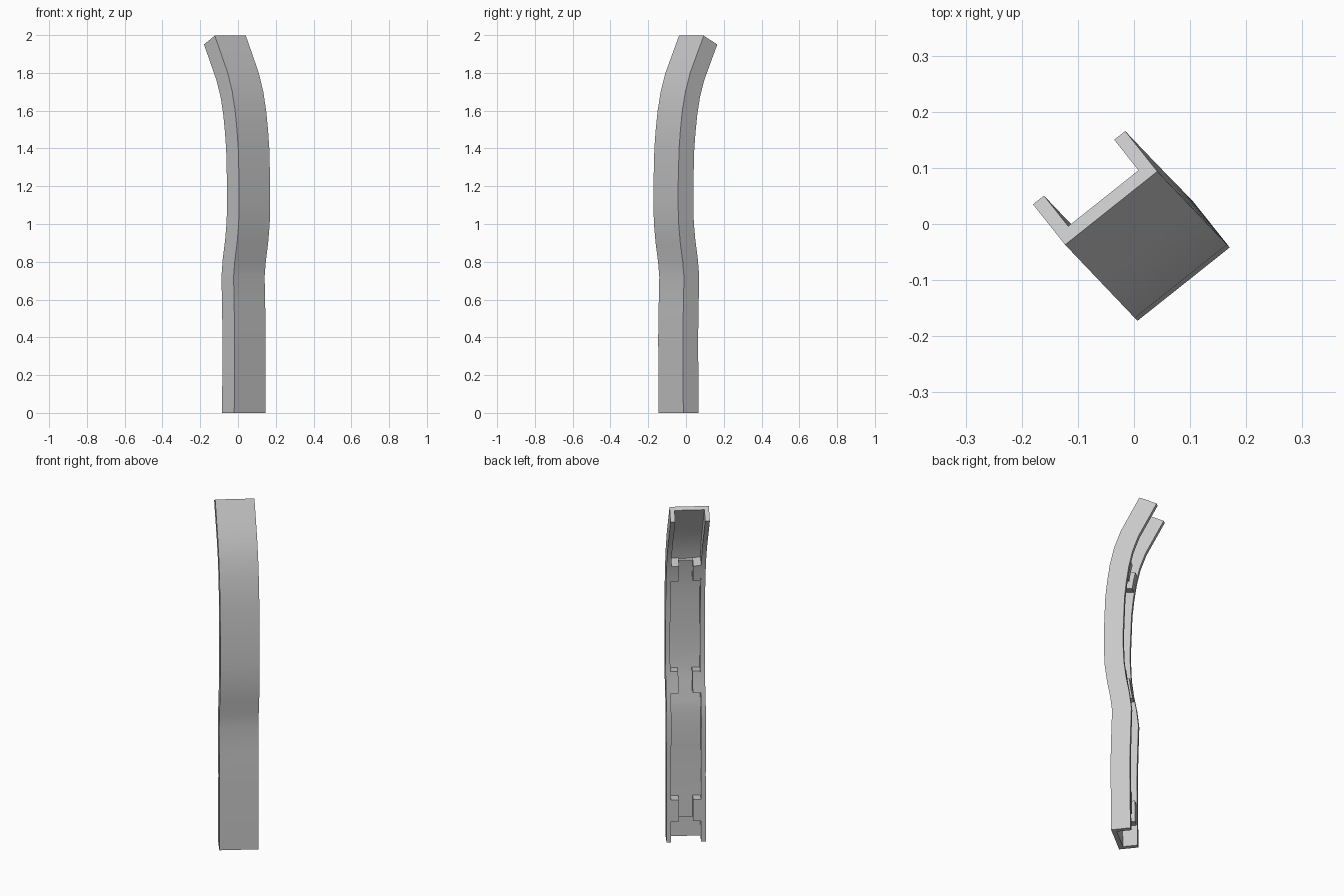
import bpy, bmesh, math
from mathutils import Vector

cube = bpy.data.objects.get("Cube")
if cube:
    bpy.data.objects.remove(cube, do_unlink=True)

grey = bpy.data.materials.new("plain_grey")
grey.use_nodes = True
grey.diffuse_color = (0.58, 0.58, 0.58, 1)
grey.node_tree.nodes["Principled BSDF"].inputs["Base Color"].default_value = grey.diffuse_color

# Frame of the channel: across its width, into its depth, and the bend direction
ANGLE = math.radians(38.5)
ACROSS = Vector((math.cos(ANGLE), math.sin(ANGLE), 0))
DEPTH = Vector((-math.sin(ANGLE), math.cos(ANGLE), 0))
BEND = Vector((-0.69, 0.725, 0))
BASE = Vector((-0.02, -0.145, 0))
WIDTH, DEEP, WALL = 0.21, 0.103, 0.025

# Height and sideways offset of the curved front face
PATH = [(0, 0), (0.4, -0.003), (0.55, 0), (0.72, 0.005), (0.8, -0.004),
        (0.9, -0.022), (1.0, -0.034), (1.1, -0.038), (1.2, -0.038),
        (1.4, -0.031), (1.5, -0.021), (1.6, -0.007), (1.7, 0.015),
        (1.8, 0.05), (1.9, 0.1), (1.997, 0.149)]


def offset(z):
    for (z0, s0), (z1, s1) in zip(PATH, PATH[1:]):
        if z <= z1:
            return s0 + (s1 - s0) * (z - z0) / (z1 - z0)
    return PATH[-1][1]


def place(u, v, z):
    """Point of the cross-section, kept square to the bent path."""
    lo, hi = max(z - 0.05, 0), min(z + 0.05, PATH[-1][0])
    tilt = math.atan2(offset(hi) - offset(lo), hi - lo) if z > 0 else 0
    inward = DEPTH * math.cos(tilt) - Vector((0, 0, math.sin(tilt)))
    return BASE + BEND * offset(z) + Vector((0, 0, z)) + ACROSS * u + inward * v


def sweep(name, profile, bottom, top):
    """Loft a cross-section along the bent path."""
    heights = [bottom] + [z for z, _ in PATH if bottom < z < top] + [top]
    bm = bmesh.new()
    rings = [[bm.verts.new(place(u, v, z)) for u, v in profile] for z in heights]
    n = len(profile)
    for a, b in zip(rings, rings[1:]):
        for i in range(n):
            j = (i + 1) % n
            bm.faces.new((a[i], a[j], b[j], b[i]))
    bm.faces.new(rings[0][::-1])
    bm.faces.new(rings[-1])
    bmesh.ops.recalc_face_normals(bm, faces=bm.faces)
    mesh = bpy.data.meshes.new(name)
    bm.to_mesh(mesh)
    bm.free()
    mesh.materials.append(grey)
    obj = bpy.data.objects.new(name, mesh)
    bpy.context.collection.objects.link(obj)
    bpy.ops.object.select_all(action='DESELECT')
    obj.select_set(True)
    bpy.context.view_layer.objects.active = obj
    bpy.ops.object.shade_smooth_by_angle(angle=math.radians(30))
    return obj


def box(u0, u1, v0, v1):
    return [(u0, v0), (u1, v0), (u1, v1), (u0, v1)]


# Outer U-shaped channel
INNER = WIDTH - WALL
sweep("channel", [(0, 0), (WIDTH, 0), (WIDTH, DEEP), (INNER, DEEP), (INNER, WALL),
                  (WALL, WALL), (WALL, DEEP), (0, DEEP)], 0, PATH[-1][0])

# Lining panel on the channel floor
sweep("lining_panel", box(WALL - 0.005, INNER + 0.005, 0.015, 0.04), 0.12, 1.64)

# Pairs of clip blocks at the bottom, middle and top
TAB = 0.042
for level, low, high in (("bottom", 0.12, 0.245), ("middle", 0.85, 0.98), ("top", 1.54, 1.645)):
    sweep(level + "_right_clip", box(WALL - 0.01, WALL + TAB, 0.015, DEEP - 0.003), low, high)
    sweep(level + "_left_clip", box(INNER - TAB, INNER + 0.01, 0.015, DEEP - 0.003), low, high)
